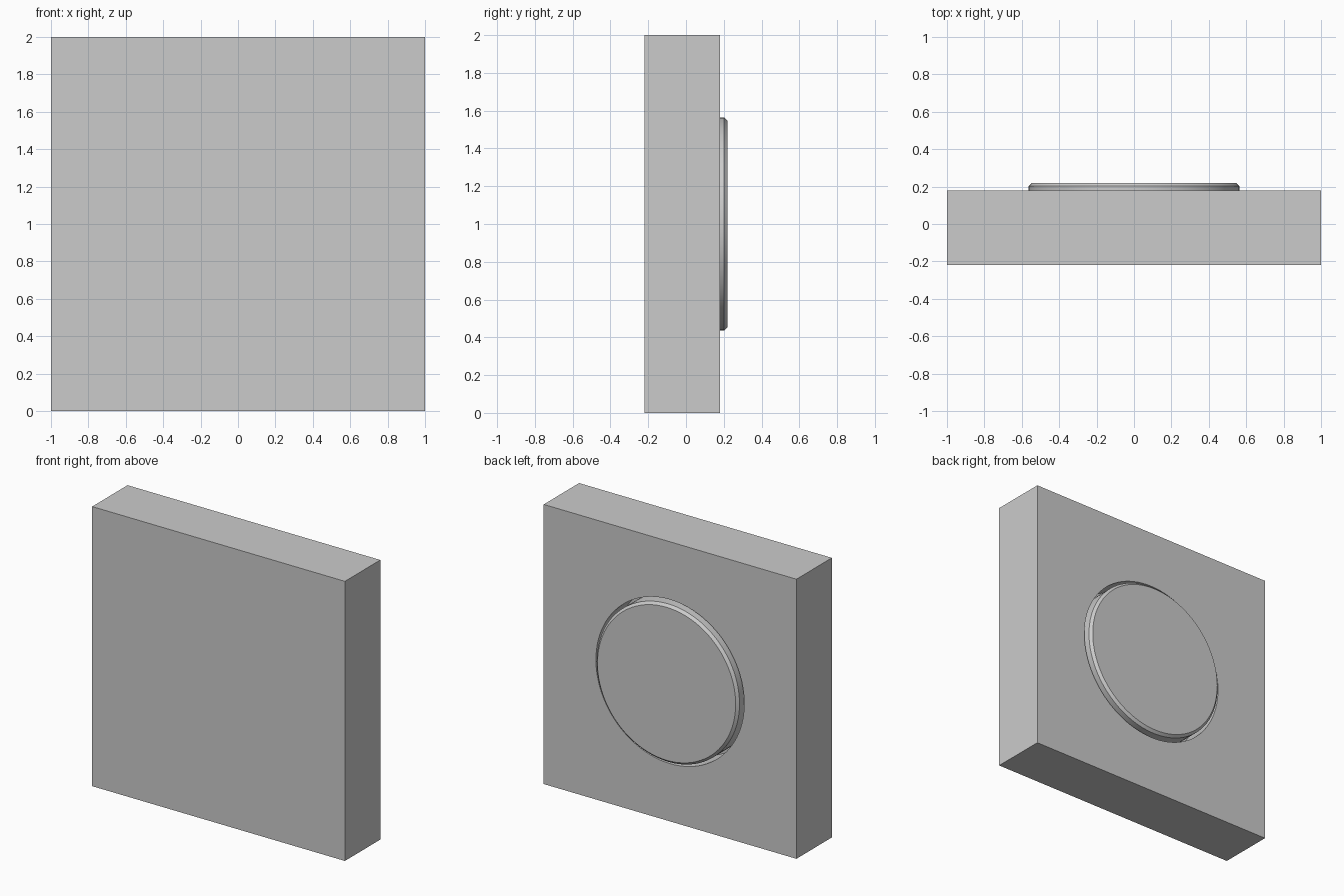
import bpy, math

if "Cube" in bpy.data.objects:
    bpy.data.objects.remove(bpy.data.objects["Cube"])

BACK = 0.18      # y of the slab's back face
CZ = 1.0         # height of the button centre
SEG = 96


def disc(name, radius, y0, y1):
    """Cylinder lying along y between y0 and y1."""
    bpy.ops.mesh.primitive_cylinder_add(
        vertices=SEG, radius=radius, depth=y1 - y0,
        location=(0, (y0 + y1) / 2, CZ), rotation=(-math.pi / 2, 0, 0))
    ob = bpy.context.object
    ob.name = name
    return ob


# Slab
bpy.ops.mesh.primitive_cube_add(size=1, location=(0, BACK - 0.2, CZ))
slab = bpy.context.object
slab.name = "slab"
slab.scale = (2, 0.4, 2)
bpy.ops.object.transform_apply(location=False, rotation=False, scale=True)

# Round socket cut into the back of the slab
cutter = disc("socket_cutter", 0.587, BACK - 0.2, BACK + 0.1)
cut = slab.modifiers.new("socket", 'BOOLEAN')
cut.operation = 'DIFFERENCE'
cut.solver = 'EXACT'
cut.object = cutter
bpy.context.view_layer.objects.active = slab
bpy.ops.object.modifier_apply(modifier=cut.name)
bpy.data.objects.remove(cutter, do_unlink=True)
bpy.ops.object.select_all(action='DESELECT')
slab.select_set(True)
bpy.ops.object.shade_smooth_by_angle(angle=math.radians(30))

# Button sitting in the socket, with a chamfered rim standing proud
button = disc("button", 0.565, BACK - 0.2, BACK + 0.04)
rim = button.modifiers.new("chamfer", 'BEVEL')
rim.width = 0.018
rim.segments = 1
rim.limit_method = 'ANGLE'
rim.angle_limit = math.radians(40)
bpy.ops.object.modifier_apply(modifier=rim.name)
bpy.ops.object.shade_smooth_by_angle(angle=math.radians(30))
